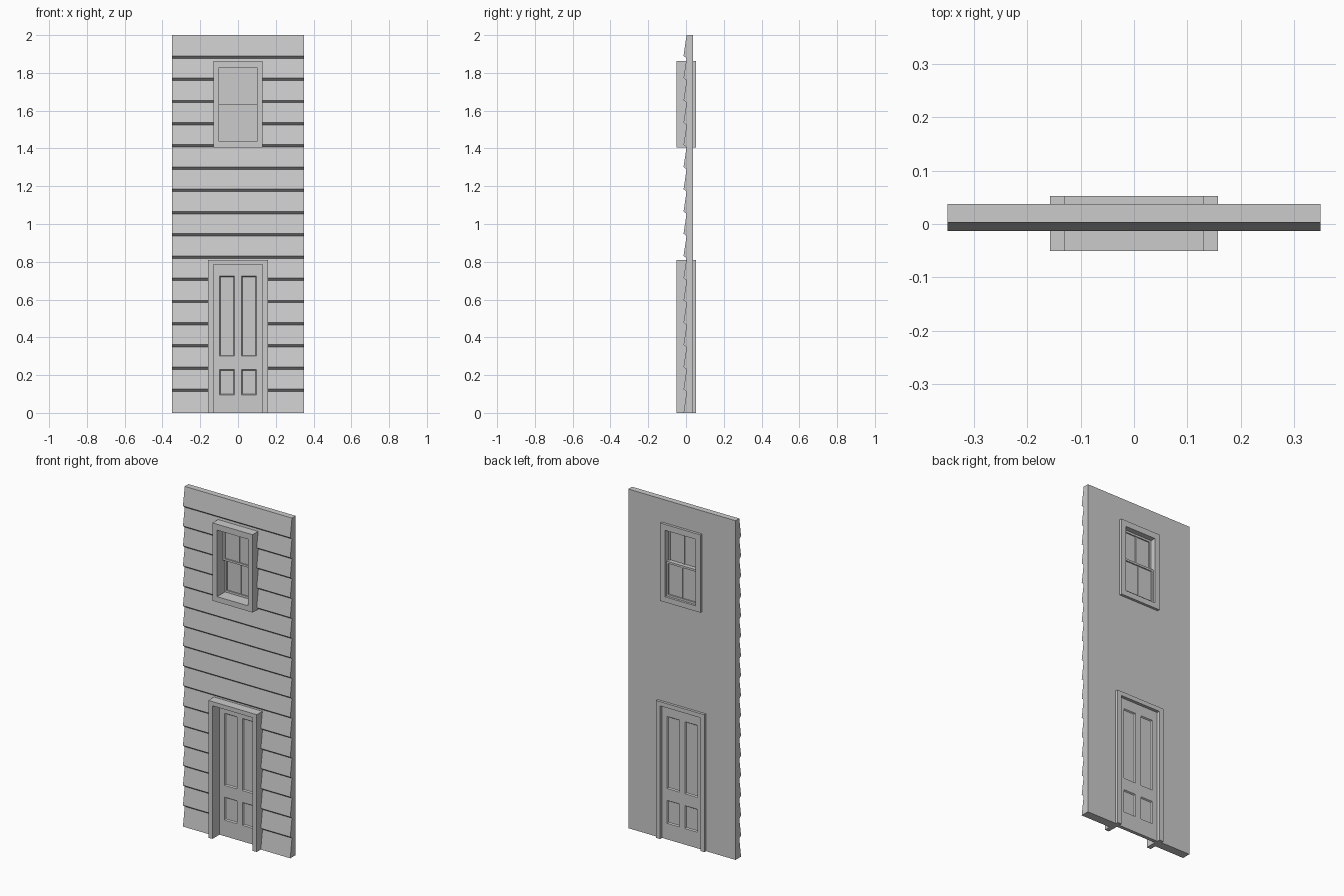
import bpy, bmesh
from collections import Counter

if "Cube" in bpy.data.objects:
    bpy.data.objects.remove(bpy.data.objects["Cube"])


def slab(name, pts, faces, d0, d1, place=lambda a, b, d: (a, d, b)):
    """Closed solid from a flat sheet of 2D faces, swept from d0 to d1."""
    n = len(pts)
    verts = [place(a, b, d) for d in (d0, d1) for a, b in pts]
    edges = [(f[i], f[(i + 1) % len(f)]) for f in faces for i in range(len(f))]
    count = Counter(frozenset(e) for e in edges)
    polys = [tuple(f) for f in faces]
    polys += [tuple(i + n for i in reversed(f)) for f in faces]
    polys += [(b, a, a + n, b + n) for a, b in edges if count[frozenset((a, b))] == 1]
    mesh = bpy.data.meshes.new(name)
    mesh.from_pydata(verts, [], polys)
    bm = bmesh.new()
    bm.from_mesh(mesh)
    bmesh.ops.recalc_face_normals(bm, faces=bm.faces)
    bm.to_mesh(mesh)
    bm.free()
    ob = bpy.data.objects.new(name, mesh)
    bpy.context.collection.objects.link(ob)
    return ob


def rect(x0, x1, z0, z1):
    return [(x0, z0), (x0, z1), (x1, z1), (x1, z0)]


def box(name, x0, x1, z0, z1, y0, y1):
    return slab(name, rect(x0, x1, z0, z1), [(0, 1, 2, 3)], y0, y1)


def frame(name, outer, inner, y0, y1, sides=4):
    """Mitred frame; three sides leave the bottom open."""
    faces = [(i, (i + 1) % 4, (i + 1) % 4 + 4, i + 4) for i in range(sides)]
    return slab(name, rect(*outer) + rect(*inner), faces, y0, y1)


# Clapboard wall: sawtooth side profile swept across the width
BOARDS, LIP, DEEP, BACK = 17, -0.013, 0.003, 0.038
pitch = 2 / BOARDS
profile = [(BACK, 0), (LIP, 0)]
for k in range(1, BOARDS):
    profile += [(DEEP, k * pitch - 0.005), (LIP, k * pitch + 0.008)]
profile += [(DEEP, 2), (BACK, 2)]
wall = slab("clapboard_wall", profile, [tuple(range(len(profile)))],
            -0.35, 0.35, lambda a, b, d: (d, a, b))

# Door and window openings, cut within the width of the frames
for name, dims in (("door", (-0.145, 0.145, -0.1, 0.797)),
                   ("window", (-0.116, 0.116, 1.421, 1.846))):
    cutter = box(name + "_cutter", *dims, -0.2, 0.2)
    mod = wall.modifiers.new(name + "_opening", 'BOOLEAN')
    mod.operation, mod.solver, mod.object = 'DIFFERENCE', 'EXACT', cutter
    bpy.context.view_layer.objects.active = wall
    bpy.ops.object.modifier_apply(modifier=mod.name)
    bpy.data.objects.remove(cutter)

# Casings
FRONT, REAR = -0.051, 0.053
frame("door_frame", (-0.158, 0.158, 0, 0.81), (-0.131, 0.131, 0, 0.785), FRONT, REAR, 3)
frame("window_frame", (-0.131, 0.131, 1.405, 1.864), (-0.1, 0.1, 1.437, 1.829), FRONT, REAR)

# Door slab with four sunken panels on both faces
xs = [-0.131, -0.098, -0.018, 0.018, 0.098, 0.131]
zs = [0, 0.095, 0.23, 0.30, 0.725, 0.785]
pts = [(x, z) for x in xs for z in zs]
cells = [(i * 6 + j, i * 6 + j + 1, i * 6 + j + 7, i * 6 + j + 6)
         for i in range(5) for j in range(5)]
door = slab("door", pts, cells, 0.015, 0.035)
bm = bmesh.new()
bm.from_mesh(door.data)
panels = []
for f in bm.faces:
    c = f.calc_center_median()
    if (abs(f.normal.y) > 0.9 and 0.018 < abs(c.x) < 0.098
            and (0.095 < c.z < 0.23 or 0.30 < c.z < 0.725)):
        panels.append(f)
bmesh.ops.inset_individual(bm, faces=panels, thickness=0.007, depth=-0.007)
bm.to_mesh(door.data)
bm.free()

# Double-hung sashes: upper one in front, lower one behind
for name, z0, z1, y0 in (("upper", 1.631, 1.829, 0.004), ("lower", 1.437, 1.643, 0.022)):
    y1 = y0 + 0.018
    frame(name + "_sash", (-0.1, 0.1, z0, z1), (-0.089, 0.089, z0 + 0.012, z1 - 0.012), y0, y1)
    box(name + "_muntin", -0.004, 0.004, z0 + 0.012, z1 - 0.012, y0 + 0.002, y1 - 0.002)
    box(name + "_glass", -0.089, 0.089, z0 + 0.012, z1 - 0.012, y0 + 0.007, y0 + 0.011)
